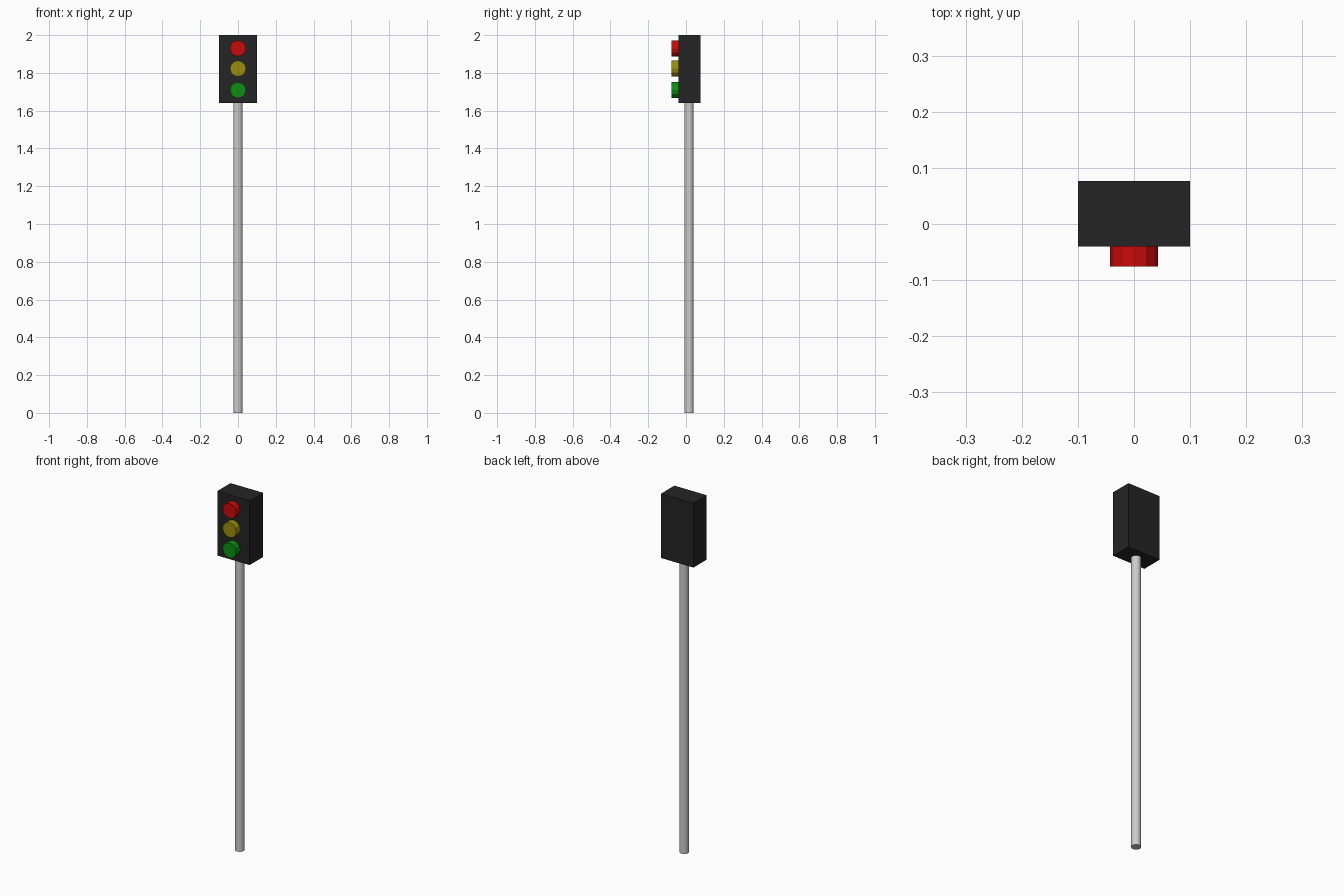
import bpy, math

if "Cube" in bpy.data.objects:
    bpy.data.objects.remove(bpy.data.objects["Cube"])


def colour(obj, name, rgb):
    mat = bpy.data.materials.new(name)
    mat.diffuse_color = (*rgb, 1)
    mat.use_nodes = True
    mat.node_tree.nodes["Principled BSDF"].inputs["Base Color"].default_value = mat.diffuse_color
    obj.data.materials.append(mat)


def cylinder(name, radius, depth, loc, sides, rot=(0, 0, 0)):
    bpy.ops.mesh.primitive_cylinder_add(vertices=sides, radius=radius, depth=depth,
                                        location=loc, rotation=rot)
    obj = bpy.context.object
    obj.name = name
    return obj


BOX_BOTTOM, TOP = 1.64, 2.0
FRONT, BACK, LENS_FRONT = -0.04, 0.077, -0.076

# Pole
cylinder("pole", 0.025, BOX_BOTTOM, (0, 0.016, BOX_BOTTOM / 2), 16)
bpy.ops.object.shade_smooth_by_angle()

# Signal housing
bpy.ops.mesh.primitive_cube_add(size=1, location=(0, (FRONT + BACK) / 2, (BOX_BOTTOM + TOP) / 2))
housing = bpy.context.object
housing.name = "signal_housing"
housing.scale = (0.2, BACK - FRONT, TOP - BOX_BOTTOM)
colour(housing, "black", (0.018, 0.018, 0.018))

# Three lamps, slightly sunk into the housing
for name, z, rgb in (("red", 1.93, (0.6, 0.003, 0.003)),
                     ("yellow", 1.823, (0.33, 0.27, 0.004)),
                     ("green", 1.709, (0.004, 0.27, 0.006))):
    back = FRONT + 0.01
    lamp = cylinder(name + "_lamp", 0.0425, back - LENS_FRONT,
                    (0, (back + LENS_FRONT) / 2, z), 12, (math.pi / 2, 0, 0))
    colour(lamp, name, rgb)
